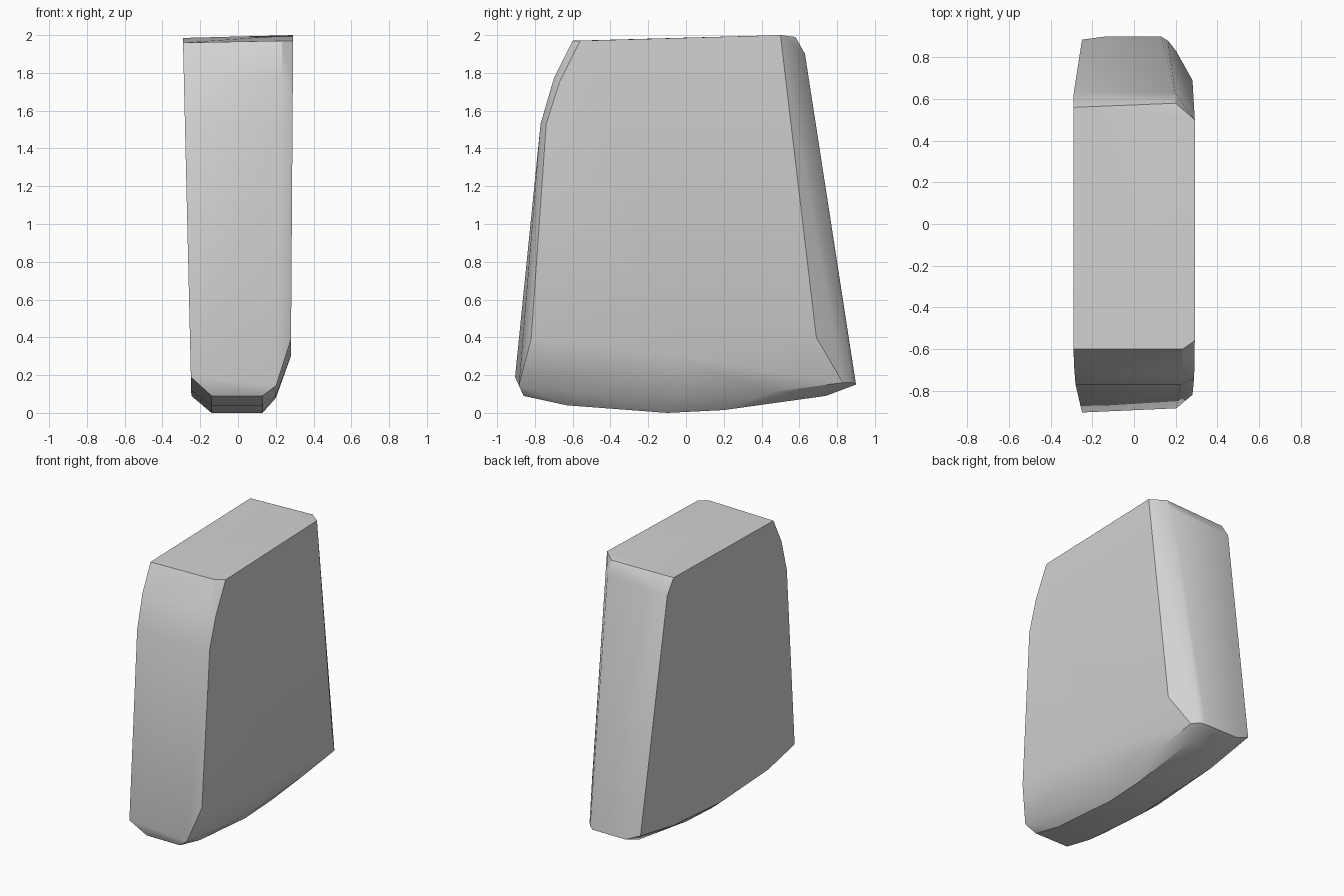
import bpy
import bmesh
import math

default_cube = bpy.data.objects.get("Cube")
if default_cube:
    bpy.data.objects.remove(default_cube, do_unlink=True)


def make_material(name, colour):
    material = bpy.data.materials.new(name)
    material.use_nodes = True
    material.diffuse_color = colour
    shader = next(n for n in material.node_tree.nodes if n.type == "BSDF_PRINCIPLED")
    shader.inputs["Base Color"].default_value = colour
    return material


def add_layer(mesh, base_x, top_x, outline):
    """Place a side outline of (y, z) points on a plane leaning from base_x to top_x."""
    for y, z in outline:
        blend = z / block_height
        x = base_x + (top_x - base_x) * blend
        mesh.verts.new((x, y, z))


block_height = 2
bm = bmesh.new()

# Broad flat left-hand cheek, with a full square edge at front and back
front_edge = [(-.6, 1.96), (-.7, 1.77), (-.77, 1.53), (-.905, .19)]
back_edge = [(.56, 1.985), (.63, 1.88), (.885, .2)]
cheek_bottom = [(-.6, .12), (-.05, .09), (.5, .13)]
add_layer(bm, -.245, -.292, front_edge + back_edge + cheek_bottom)

# Curved underside: the same keel arc on both sides of the base
keel = [(-.86, .09), (-.63, .04), (-.1, 0), (.2, .015), (.74, .09), (.9, .15)]
for side_x in (-.14, .13):
    add_layer(bm, side_x, side_x, keel)

# Outer edge of the bevel on the opposite side
bevel_front = [(-.6, 1.97), (-.7, 1.77), (-.77, 1.53), (-.885, .145)]
bevel_bottom = [(-.5, .095), (-.05, .08), (.45, .11), (.83, .16)]
bevel_back = [(.58, 1.99), (.63, 1.9)]
add_layer(bm, .2, .235, bevel_front + bevel_bottom)
add_layer(bm, .16, .2, bevel_back + [(.88, .16)])

# Raised flat face inside the bevel
face_top = [(-.56, 1.97), (.5, 2)]
face_front = [(-.67, 1.75), (-.74, 1.53), (-.82, .39)]
face_bottom = [(-.05, .3), (.69, .4)]
add_layer(bm, .278, .292, face_top + face_front + face_bottom)

# Wrap the layers in one faceted shell
hull = bmesh.ops.convex_hull(bm, input=bm.verts[:])
loose = {v for v in hull["geom_interior"] + hull["geom_unused"]
         if isinstance(v, bmesh.types.BMVert) and v.is_valid}
bmesh.ops.delete(bm, geom=list(loose), context="VERTS")
bmesh.ops.dissolve_limit(bm, angle_limit=math.radians(1),
                         verts=bm.verts[:], edges=bm.edges[:])
bmesh.ops.recalc_face_normals(bm, faces=bm.faces[:])

mesh = bpy.data.meshes.new("tapered_block")
bm.to_mesh(mesh)
bm.free()
mesh.materials.append(make_material("light grey", (.65, .65, .65, 1)))
block = bpy.data.objects.new("tapered_block", mesh)
bpy.context.collection.objects.link(block)

# Soft shading across shallow facets, crisp on the main edges
bpy.ops.object.select_all(action="DESELECT")
block.select_set(True)
bpy.context.view_layer.objects.active = block
bpy.ops.object.shade_smooth_by_angle(angle=math.radians(30))
